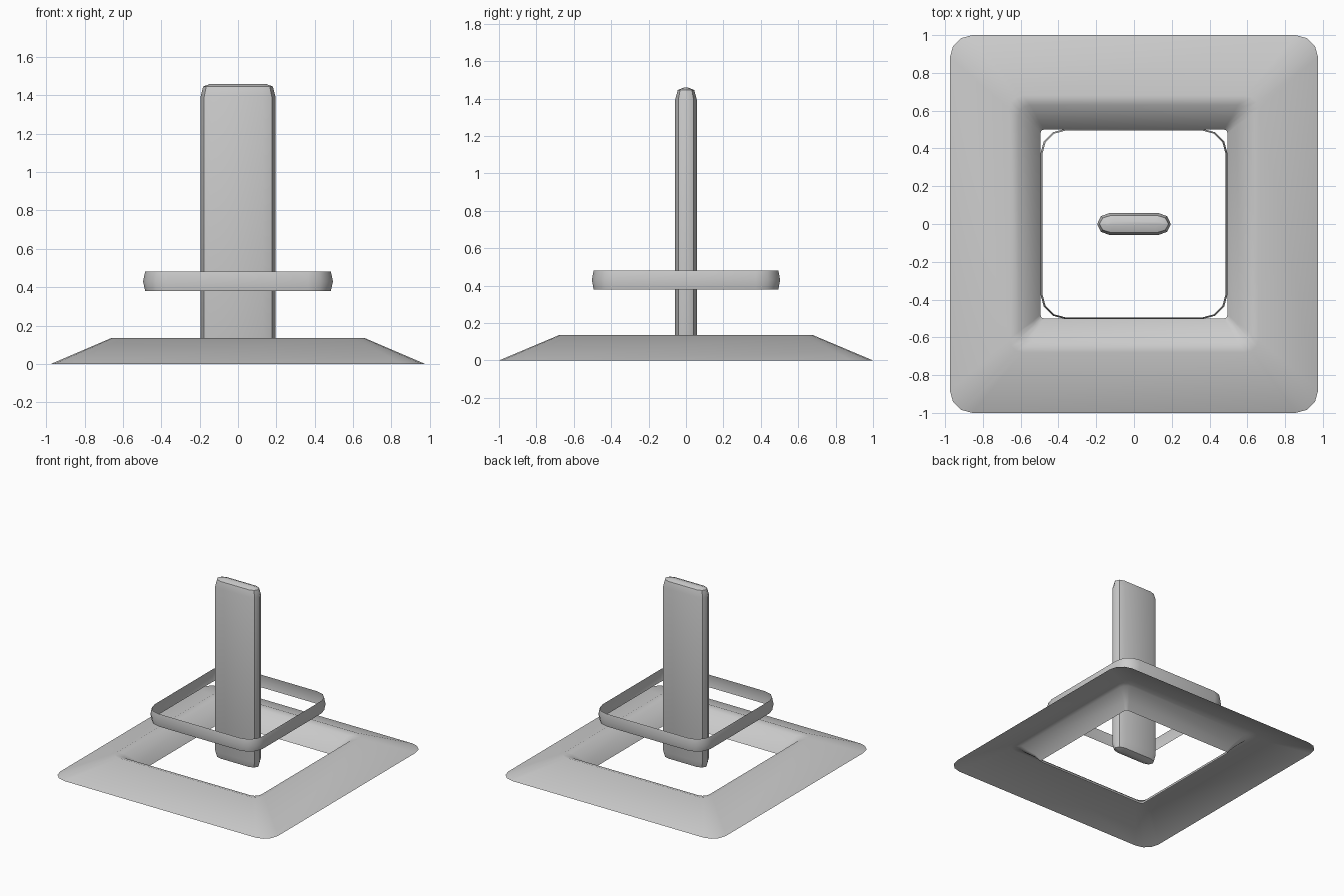
import bpy, bmesh, math

if "Cube" in bpy.data.objects:
    bpy.data.objects.remove(bpy.data.objects["Cube"])

grey = bpy.data.materials.new("plain grey")
grey.diffuse_color = (0.6, 0.6, 0.6, 1)
grey.use_nodes = True
grey.node_tree.nodes["Principled BSDF"].inputs["Base Color"].default_value = grey.diffuse_color


def outline(hx, hy, rx, ry, z, steps):
    """Rectangle with rounded corners, counter-clockwise."""
    pts = []
    for k, (sx, sy) in enumerate([(1, 1), (-1, 1), (-1, -1), (1, -1)]):
        for i in range(steps + 1):
            a = math.pi / 2 * (k + i / steps)
            pts.append((sx * (hx - rx) + rx * math.cos(a),
                        sy * (hy - ry) + ry * math.sin(a), z))
    return pts


def loft(name, sections, steps, caps, angle):
    """Skin a stack of rounded rectangles."""
    bm = bmesh.new()
    rings = [[bm.verts.new(p) for p in outline(*s, steps)] for s in sections]
    n = len(rings[0])
    for a, b in zip(rings, rings[1:]):
        for i in range(n):
            j = (i + 1) % n
            bm.faces.new((a[i], a[j], b[j], b[i]))
    if caps:
        bm.faces.new(rings[0][::-1])
        bm.faces.new(rings[-1])
    bmesh.ops.remove_doubles(bm, verts=bm.verts, dist=0.0005)
    mesh = bpy.data.meshes.new(name)
    bm.to_mesh(mesh)
    bm.free()
    mesh.materials.append(grey)
    obj = bpy.data.objects.new(name, mesh)
    bpy.context.collection.objects.link(obj)
    bpy.ops.object.select_all(action='DESELECT')
    obj.select_set(True)
    bpy.context.view_layer.objects.active = obj
    bpy.ops.object.shade_smooth_by_angle(angle=math.radians(angle))
    return obj


# Sloped open-bottomed frame: outer edge, crest, then down to the hole
loft("base_frame", [
    (0.975, 1.00, 0.12, 0.12, 0.0),
    (0.66, 0.68, 0.07, 0.07, 0.135),
    (0.61, 0.63, 0.06, 0.06, 0.12),
    (0.53, 0.54, 0.03, 0.03, 0.05),
    (0.495, 0.50, 0.02, 0.02, 0.0),
], 3, False, 80)

# Thin floating band with a slightly bulged wall
loft("floating_band", [
    (0.484, 0.494, 0.12, 0.12, 0.38),
    (0.495, 0.503, 0.13, 0.13, 0.43),
    (0.484, 0.494, 0.12, 0.12, 0.482),
], 3, False, 40)

# Upright flat post, bevelled at both ends
half = [(0.15, 0.014, 0.04, 0.013, 0.0), (0.182, 0.044, 0.055, 0.043, 0.012),
        (0.195, 0.058, 0.065, 0.0579, 0.065)]
top = [(a, b, c, d, 1.458 - z) for a, b, c, d, z in reversed(half)]
loft("upright_post", half + top, 2, True, 30)
